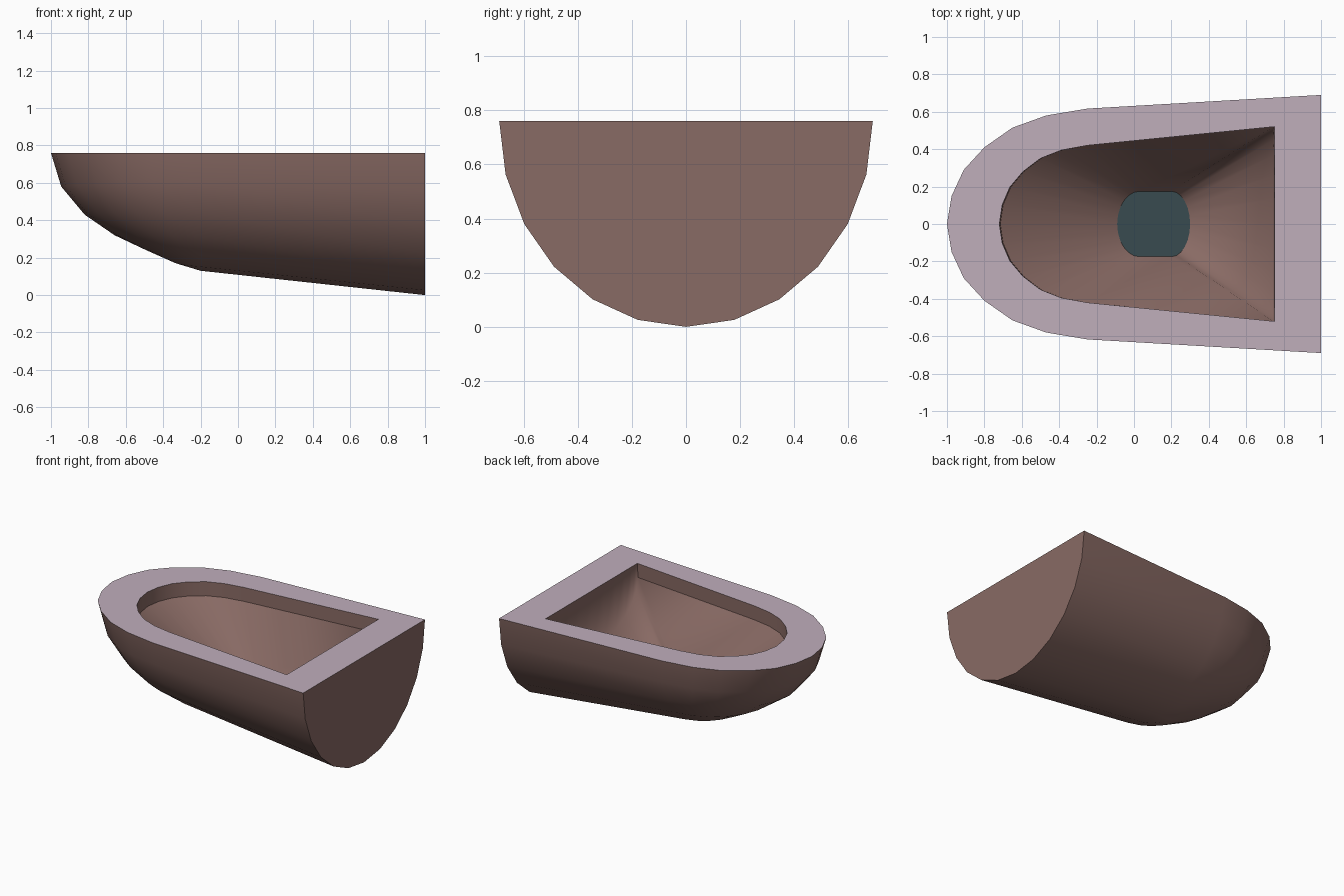
import bpy, bmesh, math

if "Cube" in bpy.data.objects:
    bpy.data.objects.remove(bpy.data.objects["Cube"])


def material(name, rgb):
    m = bpy.data.materials.new(name)
    m.diffuse_color = (*rgb, 1)
    m.use_nodes = True
    m.node_tree.nodes["Principled BSDF"].inputs["Base Color"].default_value = m.diffuse_color
    return m


brown = material("clay brown", (0.25, 0.145, 0.128))
mauve = material("rim mauve", (0.53, 0.425, 0.50))
teal = material("drain teal", (0.040, 0.071, 0.079))

TOP, LEDGE, FLOOR = 0.76, 0.66, 0.28
# nose curve in plan, as fractions of its length and half width
NOSE_X = [0, .293, .533, .733, .88, .967, 1]
NOSE_Y = [1, .94, .835, .665, .47, .243, 0]
# keel of the nose: x and depth below the rim, one per hull row
KEEL_X = [-1, -.945, -.82, -.66, -.50, -.34, -.20]
KEEL_D = [0, .18, .33, .44, .515, .585, .63]


def nose(cx, length, width):
    """Plan arc from +y round the tip to -y, 13 points."""
    half = [(cx - length * a, width * b) for a, b in zip(NOSE_X, NOSE_Y)]
    return half + [(x, -y) for x, y in half[-2::-1]]


def ellipse_arc(cx, rx, ry, start, end, n):
    angs = [math.radians(start + (end - start) * i / (n - 1)) for i in range(n)]
    return [(cx + rx * math.cos(a), ry * math.sin(a)) for a in angs]


def make_object(name, bm, mats):
    bmesh.ops.recalc_face_normals(bm, faces=bm.faces)
    me = bpy.data.meshes.new(name)
    bm.to_mesh(me)
    bm.free()
    for m in mats:
        me.materials.append(m)
    ob = bpy.data.objects.new(name, me)
    bpy.context.collection.objects.link(ob)
    return ob


# drain outline: 13 points on the nose side, 13 at the back
drain_pts = (ellipse_arc(0.03, 0.12, 0.175, 90, 270, 13)
             + ellipse_arc(0.20, 0.10, 0.175, -90, 90, 13))

# basin: half-round hull, flat back, flat rim, ledge and sloping bowl
bm = bmesh.new()


def loop(pts, z):
    return [bm.verts.new((x, y, z)) for x, y in pts]


def bridge(a, b, closed):
    n = len(a)
    return [bm.faces.new((a[i], a[(i + 1) % n], b[(i + 1) % n], b[i]))
            for i in range(n if closed else n - 1)]


# hull rows run from the back edge round the nose and back again
rows = []
for j in range(6):
    c, s = math.cos(math.pi * j / 12), math.sin(math.pi * j / 12)
    cx = -0.25 + 0.05 * s
    pts = nose(cx, cx - KEEL_X[j], 0.617 * c)
    z = TOP - KEEL_D[j]
    z0 = TOP - 0.63 * s
    arc = [bm.verts.new((x, y, z0 + (z - z0) * (1 - abs(i - 6) / 6)))
           for i, (x, y) in enumerate(pts)]
    ends = [bm.verts.new((1, k * 0.69 * c, TOP - TOP * s)) for k in (1, -1)]
    rows.append([ends[0]] + arc + [ends[1]])
for a, b in zip(rows, rows[1:]):
    bridge(a, b, False)
keel_front = bm.verts.new((-0.2, 0, TOP - 0.63))
keel_back = bm.verts.new((1, 0, 0))
last = rows[-1]
for i in range(1, 13):
    bm.faces.new((last[i], last[i + 1], keel_front))
bm.faces.new((last[0], last[1], keel_front, keel_back))
bm.faces.new((last[13], last[14], keel_back, keel_front))
back = bm.faces.new([r[0] for r in rows] + [keel_back] + [r[-1] for r in rows[::-1]])

# mouth, and a ledge line that sags into a half-round on the back wall
sag = [math.radians(15 * i) for i in range(13)]
mouth_pts = nose(-0.25, 0.47, 0.42) + [(0.75, -0.52 * math.cos(a)) for a in sag]
mouth = loop(mouth_pts, TOP)
ledge = loop([(x * 0.993, y) for x, y in mouth_pts], LEDGE)
for v, a in zip(ledge[13:], sag):
    v.co.z -= 0.32 * math.sin(a)
outlet = loop(drain_pts, FLOOR)

# rim faces between hull edge and mouth
edge = rows[0]
rim = bridge(edge, [mouth[-1]] + mouth[:14], False)
rim.append(bm.faces.new([edge[0], edge[-1]] + mouth[13:]))
wall = bridge(mouth, ledge, True)
bridge(ledge, outlet, True)
floor = bm.faces.new(outlet)

bm.normal_update()
for f in bm.faces:
    f.smooth = True
for f in rim:
    f.material_index = 1
hard = set(rim) | {back, floor} | (set(wall[:13]) | {wall[-1]})
for e in bm.edges:
    linked = [f for f in e.link_faces if f in hard]
    if len(linked) == 1 or (len(linked) == 2 and e.calc_face_angle(0) > 0.6):
        e.smooth = False
make_object("basin", bm, [brown, mauve])

# drain: thin plate on the bowl floor
bm = bmesh.new()
low = loop(drain_pts, FLOOR + 0.001)
high = loop(drain_pts, FLOOR + 0.006)
bridge(low, high, True)
bm.faces.new(low)
bm.faces.new(high)
make_object("drain", bm, [teal])
